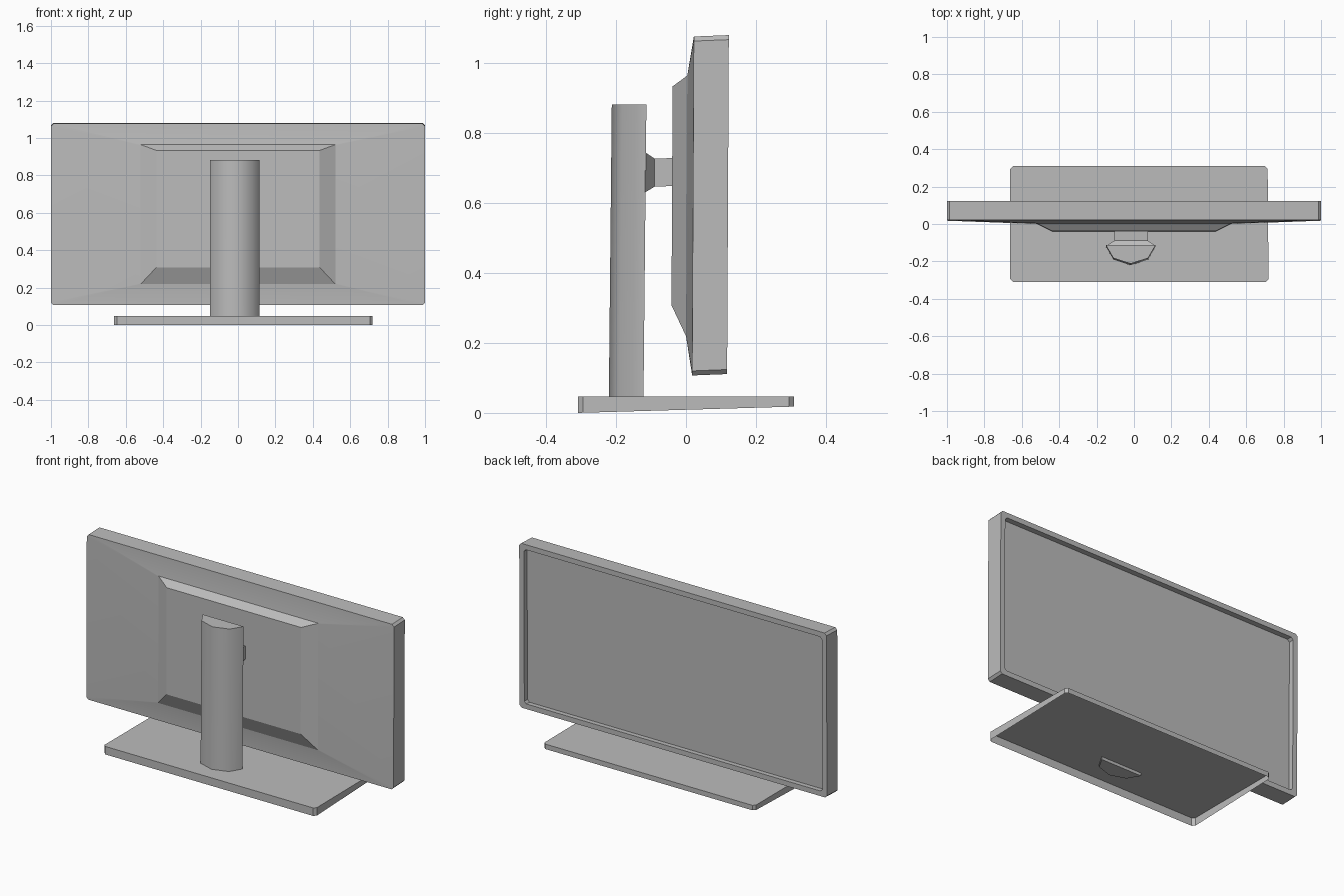
import bpy
import bmesh
from math import radians

cube = bpy.data.objects.get("Cube")
if cube:
    bpy.data.objects.remove(cube)

# One plain grey for every part
grey = bpy.data.materials.new("plain_grey")
grey.use_nodes = True
colour = (0.5, 0.5, 0.5, 1)
grey.diffuse_color = colour
grey.node_tree.nodes["Principled BSDF"].inputs["Base Color"].default_value = colour


def outline(a0, a1, b0, b1, c):
    """Rectangle with chamfered corners, or sharp ones when c is zero."""
    if c == 0:
        return [(a0, b0), (a1, b0), (a1, b1), (a0, b1)]
    return [(a0 + c, b0), (a1 - c, b0), (a1, b0 + c), (a1, b1 - c),
            (a1 - c, b1), (a0 + c, b1), (a0, b1 - c), (a0, b0 + c)]


def upright(x0, x1, z0, z1, y, c=0):
    """Ring facing y, with the slight backward lean of the display."""
    return [(x, y + 0.005 * (z - 0.6), z + 0.04 * (y - 0.07))
            for x, z in outline(x0, x1, z0, z1, c)]


def loft(name, rings, cap_start=False, cap_end=False, smooth=None):
    """Join matching rings with quads and close the chosen ends."""
    bm = bmesh.new()
    loops = [[bm.verts.new(p) for p in ring] for ring in rings]
    for a, b in zip(loops, loops[1:]):
        for i in range(len(a)):
            j = (i + 1) % len(a)
            bm.faces.new((a[i], a[j], b[j], b[i]))
    if cap_start:
        bm.faces.new(loops[0][::-1])
    if cap_end:
        bm.faces.new(loops[-1])
    bmesh.ops.recalc_face_normals(bm, faces=bm.faces)
    mesh = bpy.data.meshes.new(name)
    bm.to_mesh(mesh)
    bm.free()
    mesh.materials.append(grey)
    obj = bpy.data.objects.new(name, mesh)
    bpy.context.collection.objects.link(obj)
    if smooth:
        bpy.ops.object.select_all(action="DESELECT")
        obj.select_set(True)
        bpy.context.view_layer.objects.active = obj
        bpy.ops.object.shade_smooth_by_angle(angle=radians(smooth))
    return obj


# Display body: outer rim, bezel, recess wall and sunken screen
bezel, bottom, top = 0.03, 0.109, 1.078
inner = (-1 + bezel, 1 - bezel, bottom + bezel, top - bezel)
loft("display_body", [
    upright(-1, 1, bottom, top, 0.02, 0.013),
    upright(-1, 1, bottom, top, 0.12, 0.013),
    upright(*inner, 0.12, 0.013),
    upright(*inner, 0.09, 0.013),
], cap_end=True)

# Shallow sloping back, softly shaded
hub = (-0.52, 0.52, 0.222, 0.967)
loft("display_back", [
    upright(-1, 1, bottom, top, 0.02, 0.013),
    upright(*hub, 0.002, 0.004),
], smooth=40)

# Raised block in the middle of the back
loft("back_block", [
    upright(*hub, 0.002),
    upright(-0.437, 0.437, 0.312, 0.938, -0.04),
], cap_end=True)

# Flared arm joining the display to the column
neck = (-0.105, 0.075, 0.653, 0.733)
loft("mount_arm", [
    upright(*neck, -0.038),
    upright(*neck, -0.09),
    upright(-0.148, 0.115, 0.638, 0.752, -0.117),
], cap_start=True, cap_end=True)

# Column with a faceted, softly shaded front
section = [(-0.15, -0.117), (-0.11, -0.186), (-0.018, -0.216),
           (0.075, -0.186), (0.115, -0.117)]
loft("stand_column", [
    [(x, y + 0.01 * (z - 0.5), z) for x, y in section]
    for z in (0.03, 0.882)
], cap_start=True, cap_end=True, smooth=50)

# Wedge-shaped foot, hollow underneath
plan = [(x - 0.008 * y * (x > 0), y)
        for x, y in outline(-0.662, 0.717, -0.309, 0.309, 0.014)]
loft("stand_foot", [
    [(x, y, 0.009 + 0.029 * y) for x, y in plan],
    [(x, y, 0.047) for x, y in plan],
], cap_end=True)
